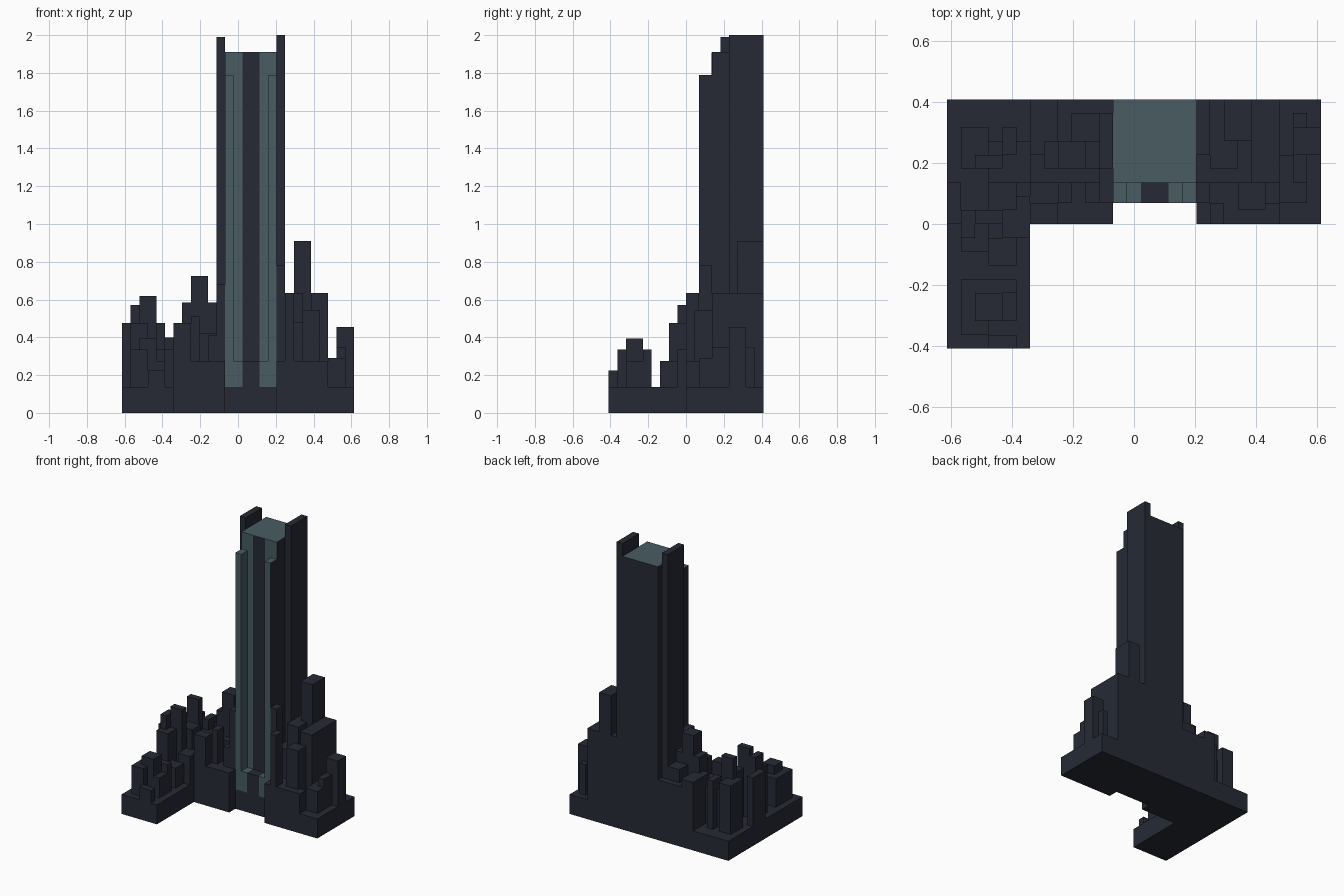
import bpy

if "Cube" in bpy.data.objects:
    bpy.data.objects.remove(bpy.data.objects["Cube"])

U = 2 / 44            # plan grid cell: 27 cells wide, 18 deep
BASE = 3 * U          # podium height


def material(name, rgb):
    m = bpy.data.materials.new(name)
    m.diffuse_color = (*rgb, 1)
    m.use_nodes = True
    m.node_tree.nodes["Principled BSDF"].inputs["Base Color"].default_value = m.diffuse_color
    return m


STONE = material("dark_cladding", (0.019, 0.023, 0.036))
GLASS = material("glass", (0.065, 0.107, 0.12))


def block(name, i0, i1, j0, j1, top, bottom=0.0, glass=False, dark_sides=()):
    """Box on plan cells; glass boxes may keep dark cladding on some sides."""
    sx, sy, sz = (i1 - i0) * U, (j1 - j0) * U, top - bottom
    bpy.ops.mesh.primitive_cube_add(size=1)
    o = bpy.context.object
    o.name = name
    c = ((i0 + i1) / 2 * U - 13.5 * U, (j0 + j1) / 2 * U - 9 * U, (top + bottom) / 2)
    for v in o.data.vertices:
        v.co = (v.co.x * sx + c[0], v.co.y * sy + c[1], v.co.z * sz + c[2])
    o.data.materials.append(GLASS if glass else STONE)
    if dark_sides:
        o.data.materials.append(STONE)
        for p in o.data.polygons:
            mid = p.center
            side = {"left": mid.x < c[0] - sx * .4, "right": mid.x > c[0] + sx * .4,
                    "back": mid.y > c[1] + sy * .4}
            if any(side[s] for s in dark_sides):
                p.material_index = 1
    return o


# L-shaped podium with a shallow entrance recess
block("podium_wing", 0, 6, 0, 18, BASE)
block("podium_left", 6, 12, 9, 18, BASE)
block("podium_tower", 12, 18, 10.5, 18, BASE)
block("podium_right", 18, 27, 9, 18, BASE)

# Main tower: glass front and roof, dark sides and back
block("tower_body", 12, 18, 12, 18, 1.91, BASE, True, ("left", "right", "back"))
block("tower_spine", 14, 16, 11.95, 12.5, 1.908, BASE)
block("left_glass_column", 12, 13, 10.5, 12, 1.79, BASE, True, ("left",))
block("right_glass_column", 17, 18, 10.5, 12, 1.79, BASE, True, ("right",))
block("left_glass_step", 13, 14, 10.5, 12, 0.275, BASE, True)
block("right_glass_step", 16, 17, 10.5, 12, 0.275, BASE, True)
block("entrance", 14, 16, 10.5, 12, 0.275, BASE)
block("left_fin", 11, 12, 13, 17, 1.99)
block("right_fin", 18, 19, 14, 18, 2.0)

# Stepped blocks around the tower: x range, y range, height
front_wing = [
    (1, 3, 1, 5, .335), (2, 4, 2, 4, .395), (3, 5, 0, 1, .225),
    (4, 5, 2, 5, .275), (3, 5, 4, 5, .335),
]
middle_wing = [
    (1, 3, 7, 9, .475), (1, 2, 8, 10, .57), (3, 5, 6, 8, .275),
    (4, 6, 8, 11, .335), (2, 4, 9, 10, .62), (0, 1, 9, 12, .475),
    (3, 5, 10, 12, .475),
]
back_wing = [
    (1, 3, 13, 16, .475), (2, 4, 13, 14, .62), (3, 6, 12, 15, .40),
    (4, 5, 14, 16, .475),
]
left_shoulder = [
    (6, 12, 9, 12, .275), (6, 8, 9, 10.5, .475), (8, 9, 10.5, 12, .51),
    (10, 11, 10.5, 12, .41), (11, 12, 10.5, 13, .68), (6, 12, 12, 18, .42),
    (6, 8, 14, 18, .475), (7, 11, 13, 15, .585), (8, 10, 13, 15, .725),
    (9, 11, 15, 17, .51),
]
right_shoulder = [
    (18, 24, 9, 10.5, .275), (18, 22, 10.5, 12, .275), (19, 20, 9, 10.5, .635),
    (18, 19, 10.5, 12, .78), (21, 23, 10, 12, .545), (18, 24, 12, 18, .48),
    (22, 24, 12, 18, .635), (18, 22, 15, 18, .635), (20, 22, 15, 18, .91),
    (19, 21, 13, 15, .635),
]
right_end = [
    (24, 26, 10.5, 14, .29), (25, 27, 14, 16, .455), (25, 26, 12, 17, .35),
]
groups = {"front_wing": front_wing, "middle_wing": middle_wing, "back_wing": back_wing,
          "left_shoulder": left_shoulder, "right_shoulder": right_shoulder,
          "right_end": right_end}
for name, items in groups.items():
    for n, b in enumerate(items):
        block(f"{name}_block_{n + 1}", *b)
